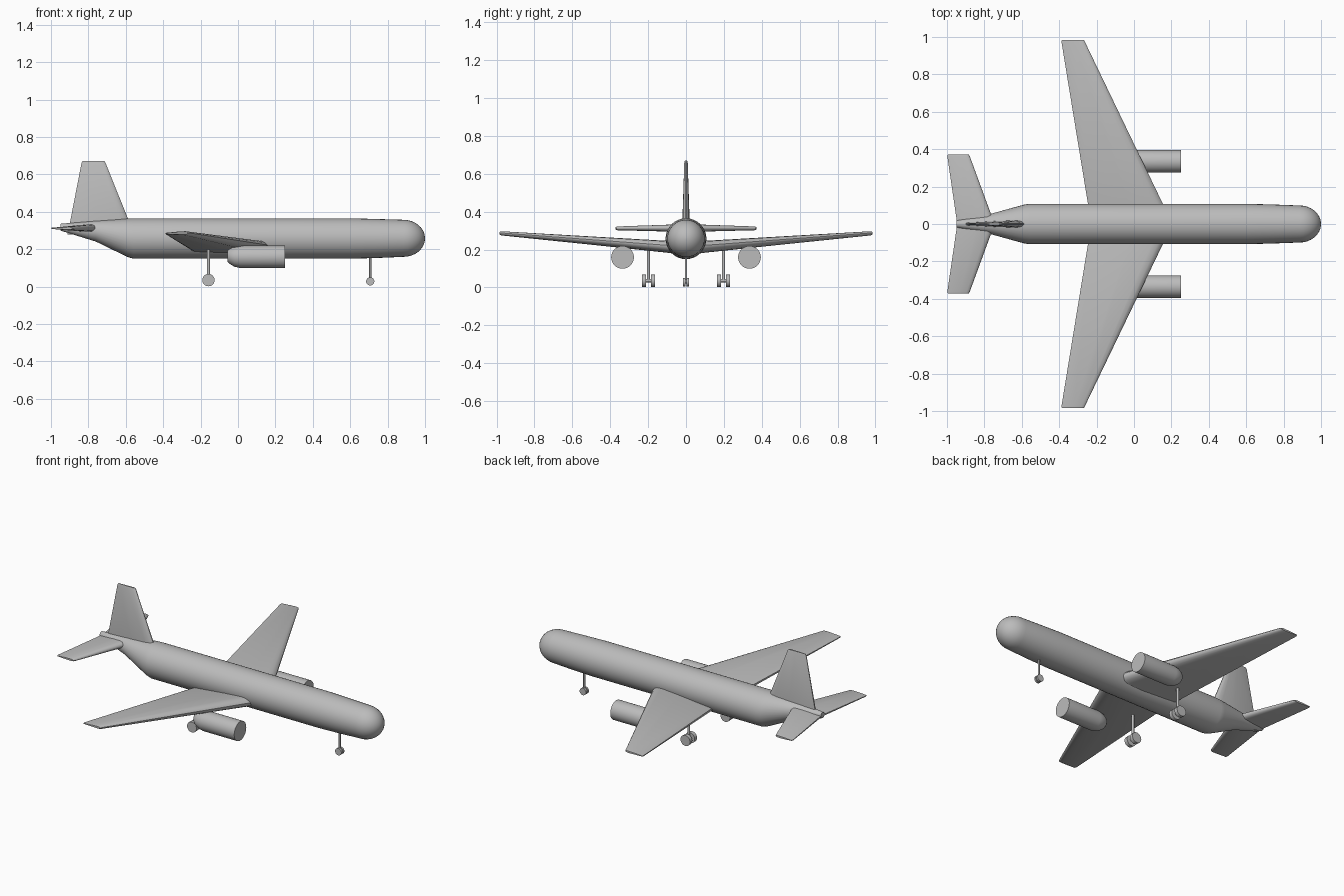
import bpy, bmesh, math
from mathutils import Vector

if "Cube" in bpy.data.objects:
    bpy.data.objects.remove(bpy.data.objects["Cube"])

grey = bpy.data.materials.new("light_grey")
grey.diffuse_color = (0.5, 0.5, 0.5, 1)
grey.use_nodes = True
grey.node_tree.nodes["Principled BSDF"].inputs["Base Color"].default_value = grey.diffuse_color


def loft(name, rings, angle=40):
    """Skin a list of equal-length point rings, cap both ends."""
    bm = bmesh.new()
    loops = [[bm.verts.new(p) for p in r] for r in rings]
    n = len(loops[0])
    for a, b in zip(loops, loops[1:]):
        for i in range(n):
            j = (i + 1) % n
            bm.faces.new((a[i], a[j], b[j], b[i]))
    bm.faces.new(loops[0])
    bm.faces.new(loops[-1])
    bmesh.ops.recalc_face_normals(bm, faces=bm.faces)
    me = bpy.data.meshes.new(name)
    bm.to_mesh(me)
    bm.free()
    me.materials.append(grey)
    ob = bpy.data.objects.new(name, me)
    bpy.context.collection.objects.link(ob)
    bpy.ops.object.select_all(action='DESELECT')
    ob.select_set(True)
    bpy.context.view_layer.objects.active = ob
    bpy.ops.object.shade_smooth_by_angle(angle=math.radians(angle))
    return ob


def tube(name, stations, y=0.0, n=32, angle=40):
    """Round body along x from (x, centre z, radius) stations."""
    ts = [2 * math.pi * i / n for i in range(n)]
    return loft(name, [[(x, y + r * math.cos(t), z + r * math.sin(t)) for t in ts]
                       for x, z, r in stations], angle)


def rod(name, a, b, r, n=24):
    """Straight cylinder between two points."""
    a, b = Vector(a), Vector(b)
    q = (b - a).to_track_quat('Z', 'Y')
    ring = [q @ Vector((r * math.cos(2 * math.pi * i / n), r * math.sin(2 * math.pi * i / n), 0))
            for i in range(n)]
    return loft(name, [[p + v for v in ring] for p in (a, b)])


# Rounded leading edge, thin trailing edge: (chord fraction, half-thickness share)
HALF = [(0.0, 0.22), (0.03, 0.35), (0.55, 0.85), (0.85, 1.0), (0.93, 0.85), (0.975, 0.55), (1.0, 0.15)]
SECTION = HALF + [(c, -t) for c, t in reversed(HALF)]


def surface(name, sections, thick_axis):
    """Lifting surface from (trailing point, leading point, half thickness)."""
    axis = Vector(thick_axis)
    return loft(name, [[Vector(te).lerp(Vector(le), c) + axis * (h * t) for c, t in SECTION]
                       for te, le, h in sections], 35)


# Fuselage: swept-up tail cone, long barrel, round nose
body = [(-0.95, 0.318, 0.018), (-0.76, 0.297, 0.056), (-0.59, 0.2615, 0.103),
        (-0.56, 0.2575, 0.108), (0.0, 0.2575, 0.108), (0.6, 0.2575, 0.108), (0.75, 0.2575, 0.104)]
for i in range(9):
    t = math.radians(10.8 * i)
    body.append((0.885 + 0.115 * math.sin(t), 0.2585, 0.099 * math.cos(t)))
tube("fuselage", body)

# Vertical fin
surface("tail_fin", [((-0.912, 0, 0.28), (-0.56, 0, 0.28), 0.021),
                     ((-0.899, 0, 0.34), (-0.587, 0, 0.36), 0.019),
                     ((-0.836, 0, 0.664), (-0.709, 0, 0.664), 0.009),
                     ((-0.83, 0, 0.671), (-0.714, 0, 0.671), 0.005)], (0, 1, 0))

for s, side in ((-1, "right"), (1, "left")):
    # Main wing with dihedral
    surface(side + "_wing", [((-0.23, 0, 0.19), (0.205, 0, 0.205), 0.034),
                             ((-0.245, s * 0.1, 0.2), (0.158, s * 0.1, 0.218), 0.031),
                             ((-0.388, s * 0.975, 0.284), (-0.263, s * 0.975, 0.286), 0.011),
                             ((-0.385, s * 0.985, 0.285), (-0.268, s * 0.985, 0.287), 0.006)], (0, 0, 1))
    # Tailplane
    surface(side + "_tailplane", [((-0.945, 0, 0.312), (-0.745, 0, 0.314), 0.021),
                                  ((-0.998, s * 0.362, 0.312), (-0.878, s * 0.362, 0.312), 0.010),
                                  ((-0.995, s * 0.372, 0.312), (-0.884, s * 0.372, 0.312), 0.006)], (0, 0, 1))
    # Engine pod hung under the wing, flat front and rounded rear
    tube(side + "_engine", [(-0.055, 0.163, 0.03), (-0.045, 0.162, 0.04), (-0.02, 0.16, 0.053),
                            (0.015, 0.159, 0.06), (0.25, 0.159, 0.06)], s * 0.335)
    # Main gear: strut, axle and twin wheels
    y = s * 0.198
    rod(side + "_main_strut", (-0.158, y, 0.035), (-0.158, y, 0.215), 0.008, 12)
    rod(side + "_main_axle", (-0.158, y - 0.03, 0.036), (-0.158, y + 0.03, 0.036), 0.009, 12)
    for d in (-1, 1):
        rod(side + "_main_wheel", (-0.158, y + d * 0.012, 0.035), (-0.158, y + d * 0.035, 0.035), 0.033)
    # Nose wheel of this side
    rod(side + "_nose_wheel", (0.707, s * 0.003, 0.028), (0.707, s * 0.015, 0.028), 0.022)

# Nose strut and axle
rod("nose_strut", (0.707, 0, 0.028), (0.707, 0, 0.19), 0.006, 12)
rod("nose_axle", (0.707, -0.012, 0.028), (0.707, 0.012, 0.028), 0.006, 12)
